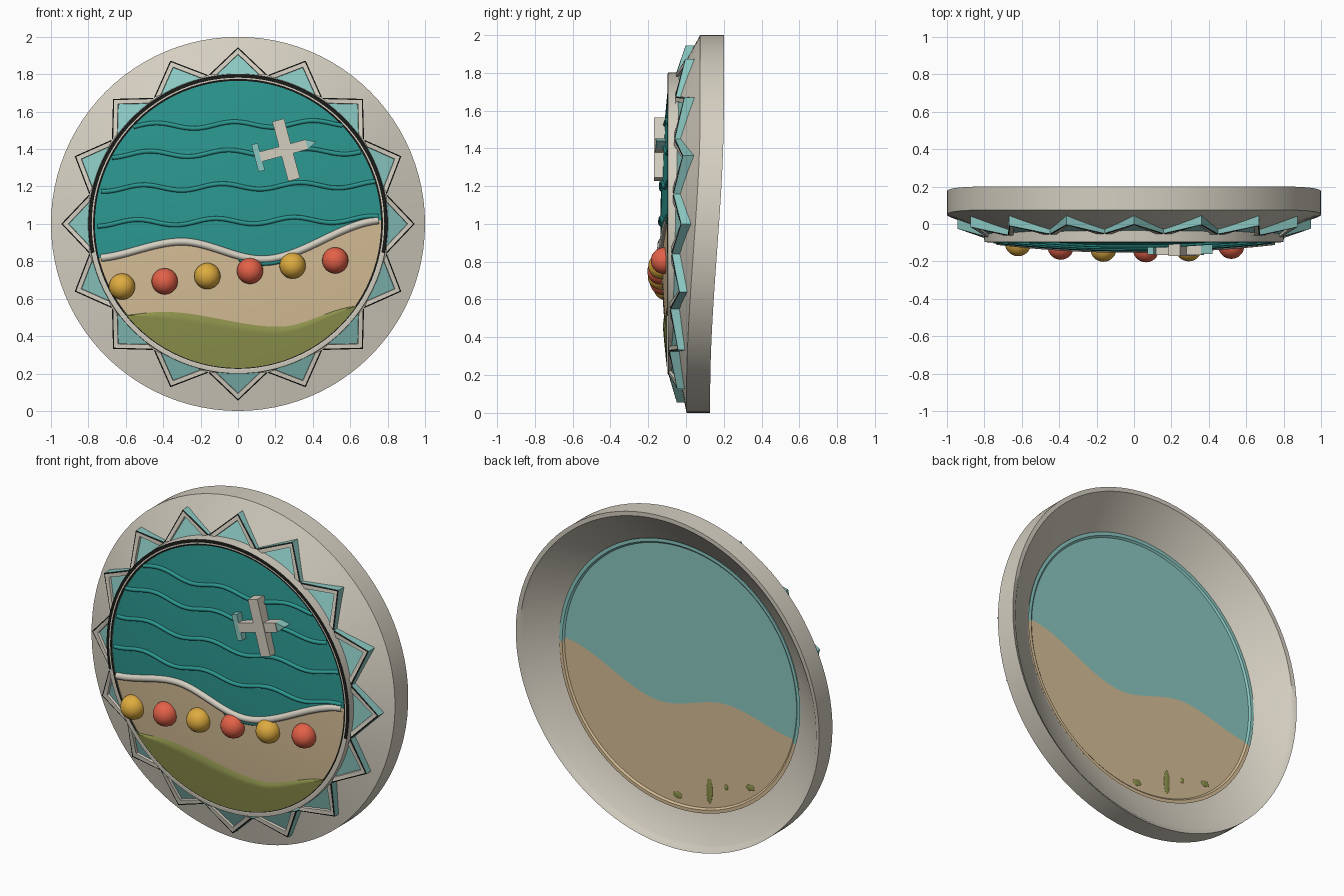
import bpy, bmesh, math
from mathutils import Matrix, Vector

cube = bpy.data.objects.get("Cube")
if cube:
    bpy.data.objects.remove(cube)


def material(name, *rgb):
    m = bpy.data.materials.new(name)
    m.use_nodes = True
    m.diffuse_color = (*rgb, 1)
    m.node_tree.nodes["Principled BSDF"].inputs["Base Color"].default_value = (*rgb, 1)
    return m


CREAM = material("cream", .66, .62, .53)
PALE = material("pale_teal", .26, .58, .54)
SEA = material("sea_teal", .025, .31, .28)
SAND = material("sand", .68, .52, .31)
GRASS = material("grass_green", .26, .28, .07)
YELLOW = material("yellow", .73, .41, .05)
RED = material("coral_red", .77, .12, .065)
DARK = material("black", .01, .01, .009)

R = .77  # radius of the scene


def finish(name, bm, mats, angle=35, recalc=True):
    bmesh.ops.remove_doubles(bm, verts=bm.verts, dist=.0004)
    if recalc:
        bmesh.ops.recalc_face_normals(bm, faces=bm.faces)
    me = bpy.data.meshes.new(name)
    bm.to_mesh(me)
    bm.free()
    for m in mats:
        me.materials.append(m)
    ob = bpy.data.objects.new(name, me)
    bpy.context.collection.objects.link(ob)
    bpy.ops.object.select_all(action='DESELECT')
    ob.select_set(True)
    bpy.context.view_layer.objects.active = ob
    bpy.ops.object.shade_smooth_by_angle(angle=math.radians(angle))
    return ob


def ease(t):
    t = max(0, min(1, t))
    return t * t * (3 - 2 * t)


def line(*pts):
    """Smooth height line through its high and low points."""
    def f(x):
        z = pts[0][1]
        for (x0, z0), (x1, z1) in zip(pts, pts[1:]):
            z += (z1 - z0) * ease((x - x0) / (x1 - x0))
        return z
    return f


def dome(x, z):
    return -.09 - .045 * max(0, 1 - (x * x + (z - 1) ** 2) / R ** 2)


def lathe(name, profile, mats, closed=True, warp=None, rule=None, steps=96):
    """Spin an (r, y) profile around the y axis through z = 1."""
    bm = bmesh.new()
    rings = []
    for i in range(steps):
        a = math.tau * i / steps
        ring = []
        for k, (r, y) in enumerate(profile):
            z = 1 + r * math.cos(a)
            ring.append(bm.verts.new((r * math.sin(a), warp(k, y, z) if warp else y, z)))
        rings.append(ring)
    n = len(profile)
    for i in range(steps):
        p, q = rings[i], rings[(i + 1) % steps]
        for k in range(n if closed else n - 1):
            f = bm.faces.new((p[k], q[k], q[(k + 1) % n], p[(k + 1) % n]))
            if rule:
                f.material_index = rule(k, f.calc_center_median())
    return finish(name, bm, mats)


def panel(name, mat, low, high, radius=R, depth=dome, lift=0, back=False, nx=72, nz=20):
    """Sheet between two height lines, trimmed to a circle."""
    bm = bmesh.new()
    cols = []
    for i in range(nx + 1):
        x = -radius * math.cos(math.pi * i / nx)
        c = math.sqrt(max(0, radius ** 2 - x * x))
        lo, hi = (max(1 - c, min(1 + c, f(x))) for f in (low, high))
        col = []
        for j in range(nz + 1):
            t = j / nz
            z = lo + (hi - lo) * t
            col.append(bm.verts.new((x, depth(x, z) - lift * min(1, (1 - t) * 8), z)))
        cols.append(col)
    for p, q in zip(cols, cols[1:]):
        for j in range(nz):
            f = [p[j], q[j], q[j + 1], p[j + 1]]
            bm.faces.new(f[::-1] if back else f)
    return finish(name, bm, [mat], recalc=False)


def ridge(name, mat, height, thick):
    """Rounded bead that follows a height line across the dome."""
    cu = bpy.data.curves.new(name, 'CURVE')
    cu.dimensions = '3D'
    cu.bevel_depth = thick
    cu.bevel_resolution = 2
    xs = [-R + 2 * R * i / 80 for i in range(81)]
    pts = [(x, dome(x, height(x)), height(x)) for x in xs
           if math.hypot(x, height(x) - 1) < R]
    sp = cu.splines.new('POLY')
    sp.points.add(len(pts) - 1)
    for p, co in zip(sp.points, pts):
        p.co = (*co, 1)
    cu.materials.append(mat)
    ob = bpy.data.objects.new(name, cu)
    bpy.context.collection.objects.link(ob)
    bpy.ops.object.select_all(action='DESELECT')
    ob.select_set(True)
    bpy.context.view_layer.objects.active = ob
    bpy.ops.object.convert(target='MESH')


def ball(name, mat, centre, size):
    bm = bmesh.new()
    bmesh.ops.create_uvsphere(bm, u_segments=28, v_segments=16, radius=1,
                              matrix=Matrix.Translation(centre) @ Matrix.Diagonal((*size, 1)))
    finish(name, bm, [mat], 60)


# Dished outer bowl, its rim swept further back at the top
def rim_warp(k, y, z):
    return y + .09 * (ease((z - .1) / 1.5) - 1) * (.8 if k in (3, 4) else 1) if 0 < k < 5 else y


lathe("outer_bowl", [(.785, .045), (.965, .19), (.975, .2), (1, .2), (1, .075), (.79, -.04)],
      [CREAM], warp=rim_warp)

# Sea, sand and grass
shore = line((-.78, .815), (-.3, .905), (.13, .81), (.78, 1.02))
meadow = line((-.65, .51), (-.4, .53), (.22, .45), (.65, .56))
bottom, top = (lambda x: 0), (lambda x: 2)
panel("sea", SEA, shore, top)
panel("sand", SAND, meadow, shore)
panel("grass", GRASS, bottom, meadow, lift=.01)
ridge("foam_line", CREAM, shore, .02)
ridge("shallow_water", SEA, lambda x: shore(x) - .02 if 0 < x < .3 else shore(x), .014)
for i, z in enumerate((1.53, 1.38, 1.2, 1.015)):
    ridge(f"wave_{i + 1}", SEA,
          lambda x: z + .016 * math.sin(15 * x + 1.9 + i * .5) + .015 * x, .012)

# Back of the scene with its lip and grass specks
flat = lambda x, z: .05
panel("back_water", PALE, shore, top, radius=.79, depth=flat, back=True)
panel("back_sand", SAND, bottom, shore, radius=.79, depth=flat, back=True)
lathe("back_lip", [(.765, .051), (.775, .06), (.795, .06)], [PALE, SAND], closed=False,
      rule=lambda k, c: int(c.z < shore(c.x)))
for i, (x, z, w, h) in enumerate(((.02, .28, .03, .02), (-.19, .36, .02, .075),
                                  (-.3, .41, .012, .018), (-.46, .45, .028, .018))):
    ball(f"grass_speck_{i + 1}", GRASS, (x, .05, z), (w, .004, h))

# Frame ring with dark bands
lathe("frame_ring", [(.765, -.06), (.765, -.095), (.775, -.098), (.782, -.098),
                     (.8, -.096), (.803, -.03)], [CREAM, DARK],
      rule=lambda k, c: int(k == 1 or (k == 3 and c.z > .85)))

# Star teeth: dark edge, cream border, recessed pale face
bm = bmesh.new()
for i in range(16):
    turn = Matrix.Rotation(math.tau * i / 16, 4, 'Y')

    def triangle(scale, push):
        vs = []
        for x, z, y in ((-.158, 0, -.07), (0, .15, -.025), (.158, 0, -.07)):
            v = turn @ Vector((x * scale, y + push, .795 + z * scale))
            vs.append(bm.verts.new((v.x, v.y + .025 * v.z, v.z + 1)))
        return vs

    loops = [triangle(*a) for a in ((1, .06), (1, 0), (.94, -.003), (.75, -.003), (.73, .012))]
    for n, (p, q) in enumerate(zip(loops, loops[1:])):
        for k in range(3):
            f = bm.faces.new((p[k], p[(k + 1) % 3], q[(k + 1) % 3], q[k]))
            f.material_index = (0, 2, 1, 1)[n]
    bm.faces.new(loops[-1])
    bm.faces.new(loops[0][::-1])
finish("star_teeth", bm, [PALE, CREAM, DARK], 20)

# Row of beach balls
for i in range(6):
    x = -.62 + .228 * i
    z = .665 + .028 * i
    ball(f"beach_ball_{i + 1}", RED if i % 2 else YELLOW, (x, dome(x, z) - .005, z), (.07,) * 3)

# Aeroplane, laid out along its own axis and then tilted
place = Matrix.Translation((.255, 0, 1.395)) @ Matrix.Rotation(math.radians(-15), 4, 'Y')


def plate(name, mat, outline, front, rear=-.1):
    bm = bmesh.new()
    a, b = ([bm.verts.new(place @ Vector((x, y, z))) for x, z in outline] for y in (front, rear))
    bm.faces.new(a)
    bm.faces.new(b)
    for k in range(len(a)):
        j = (k + 1) % len(a)
        bm.faces.new((a[k], a[j], b[j], b[k]))
    finish(name, bm, [mat], 20)


def box(x0, x1, z):
    return [(x0, -z), (x1, -z), (x1, z), (x0, z)]


plate("plane_body", CREAM, box(-.14, .115, .027), -.165)
plate("plane_nose", PALE, [(.115, -.027), (.17, 0), (.115, .027)], -.16)
plate("plane_wing", CREAM, box(-.03, .035, .165), -.17)
plate("plane_tail", PALE, box(-.17, -.135, .075), -.163)
